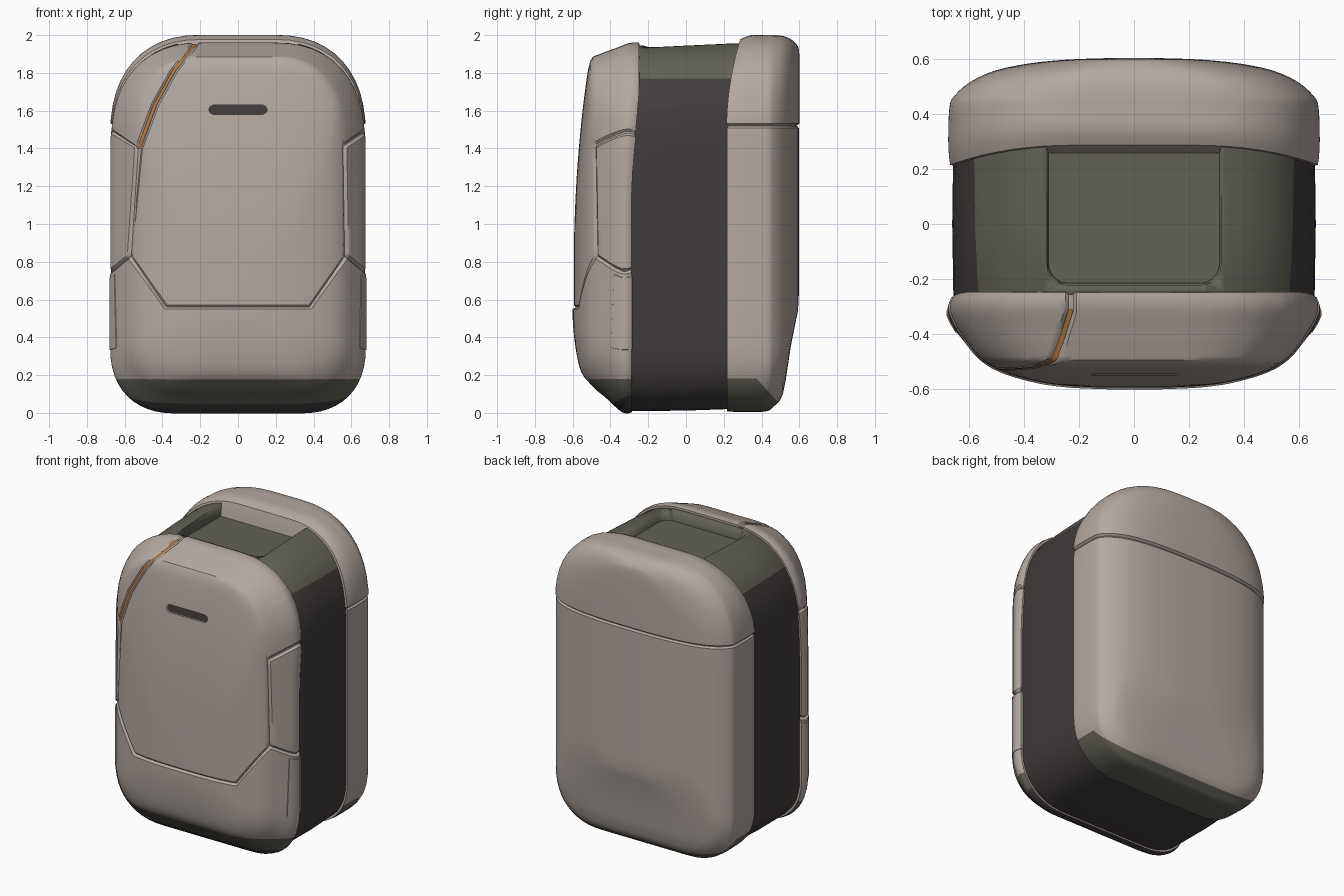
import bpy, bmesh, math
from mathutils import Vector

if "Cube" in bpy.data.objects:
    bpy.data.objects.remove(bpy.data.objects["Cube"])


def material(name, rgb):
    m = bpy.data.materials.new(name)
    m.diffuse_color = (*rgb, 1)
    m.use_nodes = True
    m.node_tree.nodes["Principled BSDF"].inputs["Base Color"].default_value = m.diffuse_color
    return m


TAUPE = material("warm taupe", (0.456, 0.397, 0.361))
DARK = material("dark charcoal", (0.054, 0.045, 0.045))
OLIVE = material("olive grey", (0.122, 0.120, 0.095))
ORANGE = material("orange trim", (0.50, 0.20, 0.05))
SHELL = [TAUPE, OLIVE, DARK]
SEAM = .007  # seam depth


def finish(name, bm, mats):
    me = bpy.data.meshes.new(name)
    bm.to_mesh(me)
    bm.free()
    ob = bpy.data.objects.new(name, me)
    bpy.context.collection.objects.link(ob)
    for m in mats:
        me.materials.append(m)
    bpy.ops.object.select_all(action='DESELECT')
    ob.select_set(True)
    bpy.context.view_layer.objects.active = ob
    bpy.ops.object.shade_smooth_by_angle(angle=math.radians(35))
    return ob


def bisect(bm, co, no):
    bmesh.ops.bisect_plane(bm, geom=bm.verts[:] + bm.edges[:] + bm.faces[:], dist=1e-5,
                           plane_co=co, plane_no=no)


def ring(hx, z0, z1, r):
    """Rounded rectangle in xz with squarish corners, larger at the top."""
    h = z1 - z0
    tx, tz = min(r, hx * .95), min(r * 1.1, h * .52)
    bx = bz = min(r * .72, hx * .95, h * .42)
    corners = [(hx - tx, z1 - tz, tx, tz, 0), (tx - hx, z1 - tz, tx, tz, 1),
               (bx - hx, z0 + bz, bx, bz, 2), (hx - bx, z0 + bz, bx, bz, 3)]
    e = 2 / 2.35

    def bulge(c):
        return math.copysign(abs(c) ** e if abs(c) > 1e-6 else 0, c)
    arcs = []
    for cx, cz, rx, rz, q in corners:
        a = [(q + i / 12) * math.pi / 2 for i in range(13)]
        arcs.append([(cx + rx * bulge(math.cos(t)), cz + rz * bulge(math.sin(t))) for t in a])
    pts = []
    for i, arc in enumerate(arcs):
        pts += arc
        p, q = arc[-1], arcs[(i + 1) % 4][0]
        pts += [(p[0] + (q[0] - p[0]) * k / 7, p[1] + (q[1] - p[1]) * k / 7) for k in range(1, 7)]
    return pts


def smooth_rows(rows, n=3):
    """Catmull-Rom interpolation of the section table."""
    out = []
    for i in range(len(rows) - 1):
        a, b, c, d = rows[max(i - 1, 0)], rows[i], rows[i + 1], rows[min(i + 2, len(rows) - 1)]
        for k in range(n):
            t = k / n
            out.append(tuple(.5 * (2 * q + (r - p) * t + (2 * p - 5 * q + 4 * r - s) * t * t
                                   + (3 * q - p - 3 * r + s) * t ** 3)
                             for p, q, r, s in zip(a, b, c, d)))
    return out + [rows[-1]]


def loft(rows, shift=None):
    bm = bmesh.new()
    loops = []
    for y, hx, z0, z1, r in rows:
        loops.append([bm.verts.new((x, y + (shift(y, z) if shift else 0), z))
                      for x, z in ring(hx, z0, z1, r)])
    for a, b in zip(loops, loops[1:]):
        for i in range(len(a)):
            j = (i + 1) % len(a)
            bm.faces.new((a[i], a[j], b[j], b[i]))
    bm.faces.new(loops[0])
    bm.faces.new(loops[-1])
    bmesh.ops.recalc_face_normals(bm, faces=bm.faces)
    return bm


def paint_underside(bm):
    """Clean colour borders on the sloping underside of both shells."""
    bisect(bm, (0, 0, .183), (0, 0, 1))
    for co, no in (((0, -.38, .06), (0, -.5, 1)), ((0, .38, .175), (0, 1.1, 1))):
        faces = [f for f in bm.faces if f.calc_center_median().y * co[1] > 0
                 and f.calc_center_median().z < .3]
        geom = list({v for f in faces for v in f.verts}) + list({e for f in faces for e in f.edges})
        bmesh.ops.bisect_plane(bm, geom=geom + faces, dist=1e-5, plane_co=co,
                               plane_no=Vector(no).normalized())
    bm.normal_update()
    for f in bm.faces:
        c = f.calc_center_median()
        if c.z > .183 or f.normal.z > -.25:
            continue
        if c.y < 0:
            f.material_index = 2 if c.z < .06 + .5 * (c.y + .38) else 1
        elif c.z < .175 - 1.1 * (c.y - .38):
            f.material_index = 1


def inside(p, poly):
    hit = False
    for (x1, z1), (x2, z2) in zip(poly, poly[1:] + poly[:1]):
        if (z1 > p[1]) != (z2 > p[1]) and p[0] < (x2 - x1) * (p[1] - z1) / (z2 - z1) + x1:
            hit = not hit
    return hit


def edge_distance(p, poly):
    best = 9
    for a, b in zip(poly, poly[1:] + poly[:1]):
        a, b = Vector(a), Vector(b)
        d = b - a
        t = max(0, min(1, (p - a).dot(d) / d.length_squared))
        best = min(best, (p - a - d * t).length)
    return best


def panel(name, source, poly, off, mats=SHELL, soft=.011, hole=None):
    """Cut a region out of a shell and raise it, dropping its rim into a seam."""
    bm = source.copy()
    for pts, inset in [(poly, soft)] + ([(hole, 0)] if hole else []):
        edges = list(zip(pts, pts[1:] + pts[:1]))
        area = sum(a[0] * b[1] - b[0] * a[1] for a, b in edges)
        for a, b in edges:
            n = Vector((a[1] - b[1], 0, b[0] - a[0])).normalized() * (1 if area > 0 else -1)
            for s in ([0, inset] if inset else [0]):
                bisect(bm, Vector((a[0], 0, a[1])) + n * s, n)
    bm.normal_update()
    moves = []
    for v in bm.verts:
        d = edge_distance(Vector((v.co.x, v.co.z)), poly)
        t = min(1, d / soft) if soft else 1
        moves.append((v, v.normal * (-SEAM + (off + SEAM) * t)))
    drop = []
    for f in bm.faces:
        c = f.calc_center_median()
        if not inside((c.x, c.z), poly) or (hole and inside((c.x, c.z), hole)):
            drop.append(f)
    for v, m in moves:
        v.co += m
    bmesh.ops.delete(bm, geom=drop, context='FACES')
    return finish(name, bm, mats)


def base(name, source):
    bm = source.copy()
    bm.normal_update()
    for v, n in [(v, v.normal.copy()) for v in bm.verts]:
        v.co -= n * (SEAM + .001)
    return finish(name, bm, SHELL)


# Middle band with a sunken tray in its top
bm = loft([(-.305, .65, .012, 1.92, .48), (-.25, .656, .010, 1.945, .48), (0, .66, .012, 1.957, .48),
           (.22, .657, .02, 1.968, .48), (.31, .655, .03, 1.968, .48)])
bisect(bm, (0, 0, 1.77), (0, 0, 1))
for f in bm.faces:
    f.material_index = 0 if f.calc_center_median().z > 1.77 else 1
band = finish("middle_band", bm, [OLIVE, DARK])

bm = bmesh.new()
bmesh.ops.create_cube(bm, size=1)
for v in bm.verts:
    flare = .02 if v.co.z > 0 else 0
    v.co = (v.co.x * (.62 + 2 * flare), v.co.y * (.62 + 2 * flare) + .095, v.co.z * .22 + 1.985)
bmesh.ops.bevel(bm, geom=[e for e in bm.edges if abs(e.verts[0].co.z - e.verts[1].co.z) > .1],
                offset=.07, segments=5, profile=.5, affect='EDGES')
cutter = finish("tray_cutter", bm, [OLIVE])
cutter.hide_render = True
mod = band.modifiers.new("tray", 'BOOLEAN')
mod.operation, mod.object, mod.solver = 'DIFFERENCE', cutter, 'EXACT'
bpy.context.view_layer.objects.active = band
bpy.ops.object.modifier_apply(modifier="tray")
bpy.data.objects.remove(cutter)


# Front shell sections: y, half width, bottom, top, corner radius
def front_rim(y, z):
    return -.045 * max(0, min(1, (1.7 - z) / .5)) * max(0, (y + .42) / .17)


front = loft([(-.25, .60, .08, 1.89, .44)] + smooth_rows([
    (-.25, .660, .008, 1.957, .48), (-.30, .668, .010, 1.955, .48), (-.38, .635, .06, 1.925, .45),
    (-.46, .58, .12, 1.895, .40), (-.505, .53, .165, 1.86, .36), (-.535, .47, .20, 1.68, .34),
    (-.557, .40, .25, 1.48, .30), (-.575, .32, .34, 1.26, .25), (-.586, .22, .43, 1.04, .18),
    (-.591, .10, .50, .86, .09)]), front_rim)
paint_underside(front)
base("front_shell", front)
arc = [(-.22, 2.1), (-.22, 1.95), (-.33, 1.81), (-.43, 1.63), (-.515, 1.40)]
arc_left = [(x - .018, z) for x, z in arc]
notch = [(-.57, .83), (-.38, .56), (.38, .56), (.57, .83)]
slot = [(sx * (.13 + .025 * math.sin(a)), 1.605 + .025 * math.cos(a))
        for sx, angles in ((1, (0, .8, 1.57, 2.34, 3.14)), (-1, (3.14, 2.34, 1.57, .8, 0)))
        for a in angles]
panel("front_panel", front, arc + notch + [(.56, 1.42), (.8, 1.58), (.8, 2.1)], .003, hole=slot)
panel("front_slot", front, slot, -.006, [DARK], soft=0)
panel("upper_corner_panel", front, arc_left + [(-.8, 1.58), (-.8, 2.1)], .003)
panel("orange_trim", front, arc[1:] + arc_left[:0:-1], .003, [ORANGE] * 3, soft=0)
panel("lower_pocket", front, [(-.8, .64)] + notch + [(.8, .64), (.8, -.1), (-.8, -.1)], .009)
for side, s in (("right", 1), ("left", -1)):
    top = .56 if s > 0 else .531
    panel("side_pocket_" + side, front,
          [(s * top, 1.41), (s * .8, 1.57), (s * .8, .64), (s * .57, .83)], .007)
    panel("side_tab_" + side, front,
          [(s * .638, .75), (s * .8, .62), (s * .8, .28), (s * .628, .34)], .012, soft=.008)


# Back shell: the rim leans back towards the top
def back_rim(y, z):
    return .075 * max(0, min(1, (z - 1.5) / .48)) ** 2 * max(0, (.44 - y) / .22)


back = loft([(.22, .60, .08, 1.89, .44)] + smooth_rows([
    (.22, .665, .010, 1.972, .48), (.30, .669, .008, 1.992, .48), (.42, .665, .010, 1.992, .48),
    (.46, .648, .035, 1.992, .47), (.51, .59, .10, 1.988, .44), (.55, .50, .34, 1.972, .40),
    (.575, .38, .47, 1.95, .34), (.589, .24, .54, 1.925, .22), (.594, .10, .62, 1.86, .09)]), back_rim)
paint_underside(back)
base("back_shell", back)
panel("back_panel", back, [(-.8, 1.52), (.8, 1.52), (.8, -.1), (-.8, -.1)], .003)
panel("back_top_cap", back, [(-.8, 1.522), (.8, 1.522), (.8, 2.2), (-.8, 2.2)], .008)
front.free()
back.free()
